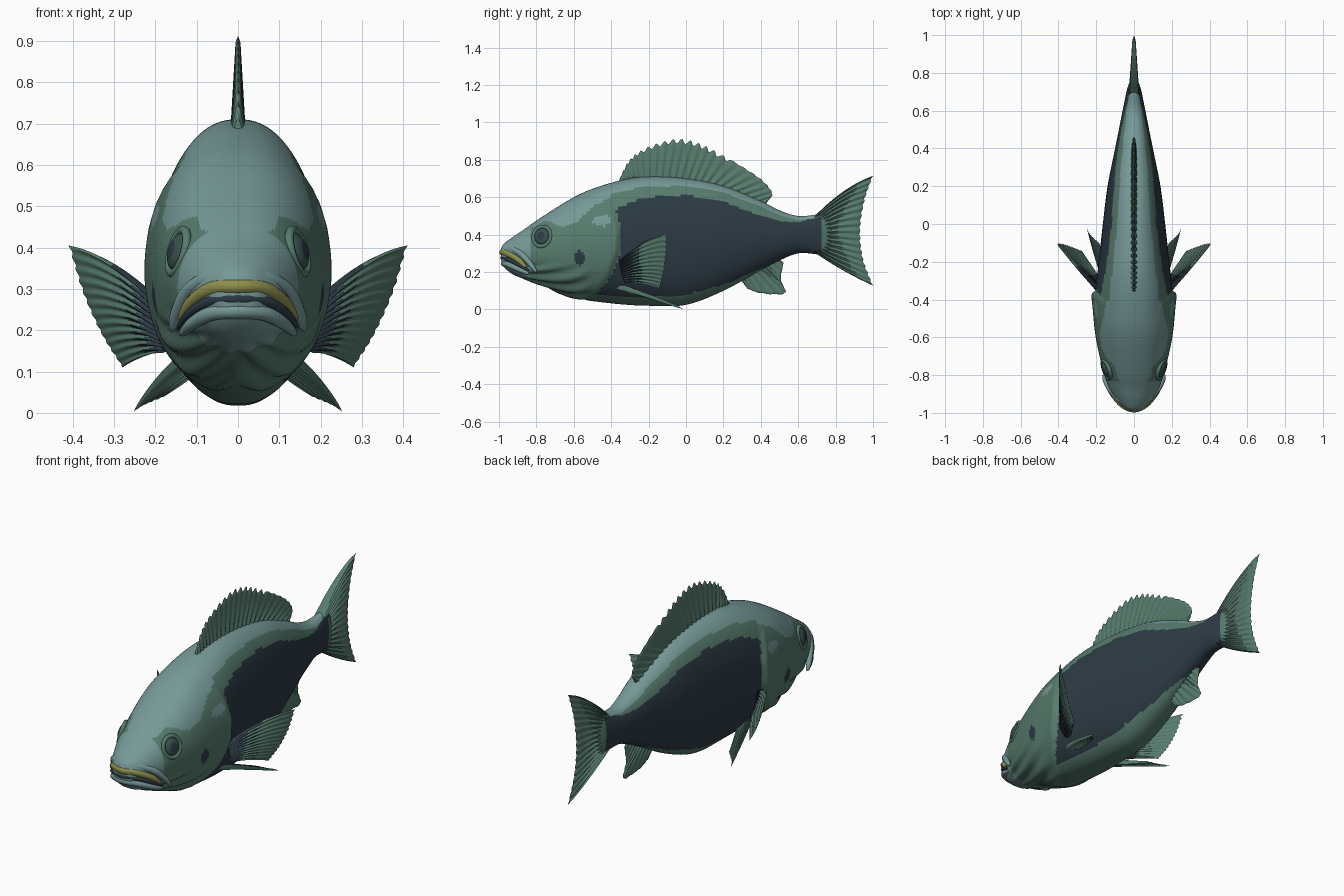
import bpy
import bmesh
import math
from mathutils import Vector, Matrix

cube = bpy.data.objects.get("Cube")
if cube:
    bpy.data.objects.remove(cube)


def make_material(name, red, green, blue):
    mat = bpy.data.materials.new(name)
    mat.use_nodes = True
    colour = (red, green, blue, 1)
    mat.diffuse_color = colour
    mat.node_tree.nodes["Principled BSDF"].inputs["Base Color"].default_value = colour
    return mat


teal = make_material("pale_teal", 0.18, 0.32, 0.31)
green = make_material("sea_green", 0.095, 0.2, 0.155)
dark = make_material("dark_slate", 0.026, 0.043, 0.058)
deep = make_material("deep_green", 0.04, 0.085, 0.075)
yellow = make_material("olive_yellow", 0.27, 0.27, 0.075)
PALETTE = [teal, green, dark, deep, yellow]
TEAL, GREEN, DARK, DEEP, YELLOW = range(len(PALETTE))


def spline(points, t):
    """Smooth curve through the points, t running from 0 to 1."""
    last = len(points) - 1
    t = min(max(t, 0), 1) * last
    i = min(int(t), last - 1)
    f = t - i
    b, c = Vector(points[i]), Vector(points[i + 1])
    a = Vector(points[i - 1]) if i else 2 * b - c
    d = Vector(points[i + 2]) if i + 2 <= last else 2 * c - b
    return b + 0.5 * f * (c - a + f * (2 * a - 5 * b + 4 * c - d + f * (3 * (b - c) + d - a)))


def table(pairs, key):
    """Straight-line lookup in (key, value) pairs."""
    if key <= pairs[0][0]:
        return pairs[0][1]
    for (k0, v0), (k1, v1) in zip(pairs, pairs[1:]):
        if key <= k1:
            return v0 + (v1 - v0) * (key - k0) / (k1 - k0)
    return pairs[-1][1]


def smoothstep(x):
    x = min(max(x, 0), 1)
    return x * x * (3 - 2 * x)


def finish(bm, name, angle=50):
    bmesh.ops.recalc_face_normals(bm, faces=bm.faces[:])
    mesh = bpy.data.meshes.new(name)
    bm.to_mesh(mesh)
    bm.free()
    for mat in PALETTE:
        mesh.materials.append(mat)
    obj = bpy.data.objects.new(name, mesh)
    bpy.context.collection.objects.link(obj)
    bpy.ops.object.select_all(action="DESELECT")
    obj.select_set(True)
    bpy.context.view_layer.objects.active = obj
    bpy.ops.object.shade_smooth_by_angle(angle=math.radians(angle))
    return obj


# Body stations: y, top z, bottom z, half width
STATIONS = [
    (-0.99, 0.325, 0.27, 0.015), (-0.975, 0.35, 0.23, 0.055), (-0.93, 0.385, 0.19, 0.098),
    (-0.87, 0.425, 0.165, 0.13), (-0.8, 0.475, 0.14, 0.156), (-0.7, 0.54, 0.1, 0.18),
    (-0.6, 0.6, 0.062, 0.198), (-0.5, 0.645, 0.045, 0.205), (-0.35, 0.69, 0.028, 0.203),
    (-0.2, 0.71, 0.02, 0.187), (0, 0.7, 0.025, 0.165), (0.2, 0.66, 0.1, 0.14),
    (0.4, 0.58, 0.21, 0.1), (0.5, 0.53, 0.262, 0.08), (0.6, 0.5, 0.3, 0.06),
    (0.7, 0.508, 0.295, 0.04), (0.75, 0.52, 0.285, 0.024), (0.79, 0.5, 0.31, 0.004)]
TOP = [(s[0], s[1]) for s in STATIONS]
BOTTOM = [(s[0], s[2]) for s in STATIONS]
GILL = [(0.04, -0.52), (0.1, -0.46), (0.18, -0.4), (0.3, -0.355), (0.42, -0.345),
        (0.52, -0.37), (0.6, -0.41)]
HEAD_LINE = [(-0.82, 0.44), (-0.75, 0.475), (-0.66, 0.44), (-0.58, 0.47), (-0.5, 0.55), (-0.35, 0.63)]
TEAL_DEPTH = [(-0.4, 0.06), (0, 0.04), (0.7, 0.02)]
DARK_DEPTH = [(-0.38, 0.15), (-0.25, 0.115), (0, 0.088), (0.4, 0.08), (0.7, 0.012)]
BELLY = [(-0.5, 0.04), (0.05, 0.05), (0.3, 0.02), (0.45, 0)]


def inside(y, z, cy, cz, ry, rz):
    return ((y - cy) / ry) ** 2 + ((z - cz) / rz) ** 2 < 1


def body_colour(y, z):
    depth = table(TOP, y) - z
    if y > 0.725:
        return GREEN
    if y > table(GILL, z):
        if depth < table(TEAL_DEPTH, y):
            return TEAL
        if depth < table(DARK_DEPTH, y) or z < table(BOTTOM, y) + table(BELLY, y):
            return GREEN
        return DARK
    if inside(y, z, -0.57, 0.275, 0.027, 0.04):
        return DARK
    if y < -0.83 or z > table(HEAD_LINE, y) or inside(y, z, -0.45, 0.475, 0.05, 0.03):
        return TEAL
    return GREEN


def body_point(t, a):
    y, top, bottom, width = spline(STATIONS, t)
    c, s = math.cos(a), math.sin(a)
    z = (top + bottom) / 2 + (top - bottom) / 2 * s
    x = math.copysign(width * abs(c) ** 0.86, c)
    # raised gill cover with a step at its rear edge
    gap = table(GILL, z) - y
    window = max(0, 1 - ((z - 0.33) / 0.28) ** 2)
    x += math.copysign(0.027, c) * smoothstep(gap / 0.025) * math.exp(-max(gap, 0) / 0.14) * window
    # throat folds
    fold = smoothstep((y + 0.9) / 0.1) * smoothstep((-0.48 - y) / 0.1) * smoothstep((-s - 0.25) / 0.3)
    fold *= 0.007 * math.sin(16 * abs(math.remainder(a + math.pi / 2, math.tau)) - 30 * y)
    return Vector((x + fold * c, y, z + fold * s))


def build_body(rows=200, around=112):
    bm = bmesh.new()
    rings = [[bm.verts.new(body_point(r / rows, math.tau * k / around)) for k in range(around)]
             for r in range(rows + 1)]
    for near, far in zip(rings, rings[1:]):
        for k in range(around):
            m = (k + 1) % around
            face = bm.faces.new((near[k], near[m], far[m], far[k]))
            centre = face.calc_center_median()
            face.material_index = body_colour(centre.y, centre.z)
    bm.faces.new(rings[0])
    bm.faces.new(rings[-1]).material_index = GREEN
    finish(bm, "body", 60)


def build_fin(name, base, edge, rays, thick, bows=((0, 0, 0), (0, 0, 0)), side=1,
              spines=0, root=0, notch=0.025):
    """Ribbed two-sided fin stretched between a base line and an outer edge."""
    bm = bmesh.new()
    nu, nv = rays * 6, 14

    def point(u, v):
        tooth = (u * rays) % 1
        reach = v * (1 - (notch if u > spines else 0.11) * math.sin(math.pi * tooth) ** 2)
        bow = Vector(bows[0]).lerp(Vector(bows[1]), u) * v * (1 - v)
        return spline(base, u).lerp(spline(edge, u), reach) + bow

    def normal(u, v):
        d = 0.02
        du = spline(base, u + d).lerp(spline(edge, u + d), v) - spline(base, u - d).lerp(spline(edge, u - d), v)
        return du.cross(spline(edge, u) - spline(base, u)).normalized()

    for sign in (1, -1):
        grid = []
        for i in range(nu + 1):
            row = []
            for j in range(nv + 1):
                u, v = i / nu, j / nv
                border = i in (0, nu) or j == nv
                rib = 0.5 + 0.5 * math.cos(math.tau * u * rays)
                height = 0 if border else thick * (1 - 0.72 * v) * (0.6 + 0.7 * rib)
                p = point(u, v) + normal(u, v) * height * sign
                row.append(bm.verts.new((p.x * side, p.y, p.z)))
            grid.append(row)
        for i in range(nu):
            for j in range(nv):
                face = bm.faces.new((grid[i][j], grid[i + 1][j], grid[i + 1][j + 1], grid[i][j + 1]))
                ragged = root * (0.8 + 0.3 * math.cos(math.tau * i / nu * rays))
                face.material_index = DARK if j / nv < ragged else GREEN
    bmesh.ops.remove_doubles(bm, verts=bm.verts[:], dist=0.00002)
    finish(bm, name)


def tube(name, half, radius, mat):
    """Lip tube across the mouth, given by its left half."""
    path = [(-x, y, z) for x, y, z in half[:0:-1]] + half
    data = bpy.data.curves.new(name, "CURVE")
    data.dimensions = "3D"
    data.bevel_depth = radius
    data.bevel_resolution = 4
    data.use_fill_caps = True
    line = data.splines.new("POLY")
    steps = 48
    line.points.add(steps)
    for i, p in enumerate(line.points):
        p.co = (*spline(path, i / steps), 1)
        p.radius = 0.25 + 0.75 * math.sin(math.pi * i / steps) ** 0.5
    data.materials.append(mat)
    bpy.context.collection.objects.link(bpy.data.objects.new(name, data))


def build_eye(label, side):
    facing = Vector((0.88 * side, -0.32, 0.25))
    place = Matrix.Translation((0.145 * side, -0.77, 0.39)) @ facing.to_track_quat("Z", "Y").to_matrix().to_4x4()
    bm = bmesh.new()
    bmesh.ops.create_uvsphere(bm, u_segments=32, v_segments=24, radius=1)
    for face in bm.faces:
        face.material_index = DARK if face.calc_center_median().z > 0.85 else DEEP
    bmesh.ops.transform(bm, matrix=place @ Matrix.Diagonal((0.042, 0.046, 0.022, 1)), verts=bm.verts[:])
    finish(bm, label + "_eye")
    # raised eyelid ring
    bm = bmesh.new()
    n, m = 40, 10
    rim = []
    for i in range(n):
        a = math.tau * i / n
        row = []
        for k in range(m):
            b = math.tau * k / m
            r = 0.049 + 0.01 * math.cos(b)
            row.append(bm.verts.new(place @ Vector((r * math.cos(a), 1.1 * r * math.sin(a), 0.011 * math.sin(b)))))
        rim.append(row)
    for i in range(n):
        after = rim[(i + 1) % n]
        for k in range(m):
            q = (k + 1) % m
            bm.faces.new((rim[i][k], after[k], after[q], rim[i][q])).material_index = GREEN
    finish(bm, label + "_eyelid")


build_body()

# Mouth
tube("upper_jaw_fold", [(0, -0.95, 0.333), (0.065, -0.933, 0.327), (0.12, -0.88, 0.295),
                        (0.15, -0.83, 0.24), (0.16, -0.8, 0.2)], 0.02, teal)
tube("upper_lip", [(0, -0.978, 0.306), (0.06, -0.955, 0.301), (0.112, -0.9, 0.268),
                   (0.14, -0.855, 0.225)], 0.02, yellow)
tube("mouth_gap", [(0, -0.978, 0.277), (0.062, -0.955, 0.272), (0.114, -0.9, 0.243),
                   (0.143, -0.84, 0.208)], 0.015, dark)
tube("lower_lip", [(0, -0.97, 0.247), (0.06, -0.95, 0.242), (0.108, -0.9, 0.218),
                   (0.138, -0.84, 0.19)], 0.02, teal)

# Fins on the centre line
build_fin("dorsal_fin",
          [(0, -0.36, 0.67), (0, -0.2, 0.69), (0, 0, 0.68), (0, 0.2, 0.64), (0, 0.43, 0.54)],
          [(0, -0.355, 0.7), (0, -0.31, 0.79), (0, -0.25, 0.845), (0, -0.15, 0.89), (0, -0.04, 0.913),
           (0, 0.07, 0.89), (0, 0.17, 0.84), (0, 0.3, 0.765), (0, 0.41, 0.69), (0, 0.462, 0.62),
           (0, 0.43, 0.57)], 24, 0.014, spines=0.65)
build_fin("tail_fin", [(0, 0.68, 0.49), (0, 0.68, 0.4), (0, 0.68, 0.31)],
          [(0, 1, 0.715), (0, 0.955, 0.58), (0, 0.932, 0.42), (0, 0.948, 0.27), (0, 1, 0.128)],
          16, 0.022, ((0, 0, 0.11), (0, 0, -0.04)))
build_fin("anal_fin", [(0, 0.27, 0.19), (0, 0.37, 0.24), (0, 0.47, 0.29)],
          [(0, 0.33, 0.11), (0, 0.4, 0.086), (0, 0.53, 0.085), (0, 0.508, 0.16), (0, 0.522, 0.25)],
          9, 0.014)

# Paired parts
for label, side in (("left", 1), ("right", -1)):
    build_eye(label, side)
    build_fin(label + "_pectoral_fin", [(0.185, -0.35, 0.26), (0.185, -0.34, 0.2), (0.17, -0.32, 0.15)],
              [(0.41, -0.1, 0.405), (0.375, -0.105, 0.29), (0.33, -0.12, 0.19), (0.28, -0.14, 0.11)],
              12, 0.012, ((0.02, 0, 0.11), (0, 0, 0.03)), side, root=0.42)
    build_fin(label + "_pelvic_fin", [(0.145, -0.37, 0.125), (0.13, -0.33, 0.115), (0.115, -0.28, 0.09)],
              [(0.252, -0.015, 0.003), (0.235, -0.05, 0.016), (0.185, -0.1, 0.04)],
              7, 0.012, ((0.02, 0, 0.02), (0, 0, 0)), side)
